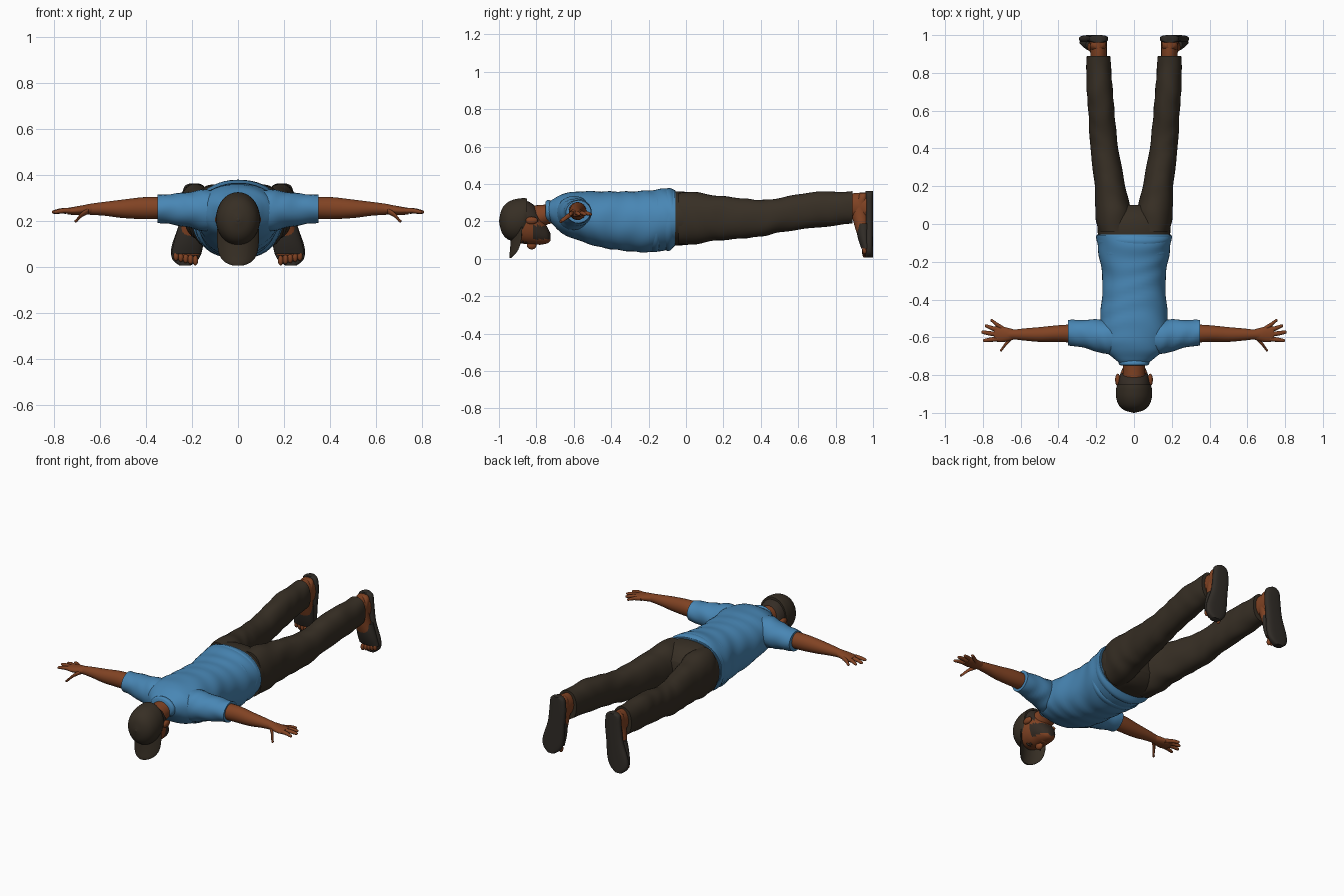
import bpy, bmesh, math
from mathutils import Matrix, Vector

cube = bpy.data.objects.get("Cube")
if cube:
    bpy.data.objects.remove(cube, do_unlink=True)


def material(name, red, green, blue):
    mat = bpy.data.materials.new(name)
    mat.use_nodes = True
    mat.diffuse_color = (red, green, blue, 1)
    mat.node_tree.nodes["Principled BSDF"].inputs["Base Color"].default_value = (red, green, blue, 1)
    return mat


BLUE = material("shirt blue", .065, .24, .46)
SKIN = material("warm brown skin", .22, .056, .017)
DARK = material("dark brown cloth", .038, .028, .018)
HAIR = material("dark hair", .035, .025, .018)
SOLE = material("sandal charcoal", .03, .025, .02)


def finish(name, bm, mats, mirror=False, rule=None):
    """Turn a bmesh into a smooth, optionally mirrored object."""
    bmesh.ops.recalc_face_normals(bm, faces=bm.faces)
    if rule:
        for face in bm.faces:
            face.material_index = rule(face.calc_center_median())
    mesh = bpy.data.meshes.new(name)
    bm.to_mesh(mesh)
    bm.free()
    for mat in mats:
        mesh.materials.append(mat)
    obj = bpy.data.objects.new(name, mesh)
    bpy.context.collection.objects.link(obj)
    bpy.ops.object.select_all(action="DESELECT")
    obj.select_set(True)
    bpy.context.view_layer.objects.active = obj
    bpy.ops.object.shade_smooth_by_angle(angle=math.radians(50))
    if mirror:
        mod = obj.modifiers.new("mirror", "MIRROR")
        mod.use_mirror_merge = False
    return obj


def spline(stations, steps):
    """Catmull-Rom resampling of (x, y, z, half width, half depth) stations."""
    keys = [Vector(s) for s in stations]
    keys = [keys[0]] + keys + [keys[-1]]
    for a, b, c, d in zip(keys, keys[1:], keys[2:], keys[3:]):
        for i in range(steps):
            t = i / steps
            yield b + (c - a) * t / 2 + (a * 2 - b * 5 + c * 4 - d) * t * t / 2 \
                + (b * 3 - a - c * 3 + d) * t ** 3 / 2
    yield keys[-1]


def loft(name, axis, stations, mats, mirror=False, power=2, sides=24, steps=5,
         fold=0, freq=40, bend=0, rule=None):
    """Skin superellipse sections placed along one axis, with soft cloth folds."""
    run = "xyz".index(axis)
    wide, deep = [i for i in range(3) if i != run]
    bm = bmesh.new()
    rings = []
    for s in spline(stations, steps):
        ring = []
        for k in range(sides):
            ang = math.tau * k / sides
            c, q = math.cos(ang), math.sin(ang)
            scale = 1 + fold * math.sin(s[run] * freq + 2 * math.sin(2 * ang + s[run] * 9))
            co = Vector(s[:3])
            co[wide] += math.copysign(abs(c) ** (2 / power), c) * max(s[3], .002) * scale
            co[deep] += math.copysign(abs(q) ** (2 / power), q) * max(s[4], .002) * scale
            co.y += bend * co.x ** 2
            ring.append(bm.verts.new(co))
        rings.append(ring)
    for low, high in zip(rings, rings[1:]):
        for k in range(sides):
            n = (k + 1) % sides
            bm.faces.new((low[k], low[n], high[n], high[k]))
    bm.faces.new(rings[0])
    bm.faces.new(rings[-1])
    return finish(name, bm, mats, mirror, rule)


def ball(name, centre, size, mat, mirror=False):
    bm = bmesh.new()
    place = Matrix.Translation(centre) @ Matrix.Diagonal((*size, 1))
    bmesh.ops.create_uvsphere(bm, u_segments=16, v_segments=10, radius=1, matrix=place)
    return finish(name, bm, [mat], mirror)


# Shirt body, hem folds, sleeves and collar
loft("shirt_body", "y", [
    (0, -.74, .26, .07, .04), (0, -.71, .25, .11, .07), (0, -.66, .24, .16, .105),
    (0, -.58, .23, .18, .13), (0, -.45, .21, .175, .15), (0, -.3, .2, .166, .16),
    (0, -.2, .2, .18, .165), (0, -.12, .21, .193, .165), (0, -.06, .22, .2, .15)],
    [BLUE], power=2.2, sides=48, steps=7, fold=.012, freq=55)
loft("shirt_hem_folds", "y", [
    (0, -.21, .2, .17, .15), (0, -.16, .2, .188, .165), (0, -.13, .21, .18, .158),
    (0, -.09, .21, .2, .166), (0, -.055, .22, .193, .145)],
    [BLUE], power=2.2, sides=48, fold=.014, freq=70)
loft("sleeves", "x", [
    (.05, -.6, .245, .08, .09), (.14, -.6, .245, .09, .09), (.2, -.59, .247, .084, .08),
    (.28, -.58, .25, .073, .067), (.35, -.575, .252, .066, .06)],
    [BLUE], mirror=True, fold=.025, freq=60)
loft("collar", "y", [
    (0, -.75, .255, .07, .052), (0, -.74, .255, .08, .06), (0, -.72, .25, .085, .06)], [BLUE])

# Arms, palms and fingers
loft("arms", "x", [
    (.3, -.58, .255, .05, .046), (.4, -.58, .255, .044, .048), (.5, -.585, .252, .039, .04),
    (.58, -.585, .252, .032, .03), (.64, -.585, .25, .026, .024), (.67, -.585, .248, .03, .02)],
    [SKIN], mirror=True)
loft("palms", "x", [
    (.63, -.585, .25, .025, .022), (.67, -.585, .247, .036, .021),
    (.71, -.583, .243, .043, .018), (.74, -.58, .242, .038, .014)], [SKIN], mirror=True)
fingers = {"little": (.69, -.555, .76, -.512), "ring": (.71, -.565, .79, -.54),
           "middle": (.72, -.585, .808, -.573), "index": (.71, -.607, .8, -.617),
           "thumb": (.65, -.605, .71, -.667)}
for label, (x, y, tip_x, tip_y) in fingers.items():
    drop = .2 if label == "thumb" else .238
    mid_x, mid_y = (x + tip_x) / 2, (y + tip_y) / 2
    loft(label + "_fingers", "x", [
        (x, y, .243, .013, .013), (mid_x, mid_y, (drop + .25) / 2, .012, .011),
        (tip_x - .008, tip_y, drop, .009, .008), (tip_x, tip_y, drop, .003, .003)],
        [SKIN], mirror=True, sides=12, steps=3)

# Trousers
loft("trouser_hips", "y", [
    (0, -.16, .2, .16, .14), (0, -.06, .215, .19, .145), (0, .02, .215, .19, .138),
    (0, .07, .215, .15, .11), (0, .1, .215, .1, .07)], [DARK], power=2.3, sides=36)
loft("trouser_legs", "y", [
    (.1, -.04, .215, .09, .14), (.107, .05, .217, .098, .138), (.118, .13, .218, .088, .125),
    (.13, .22, .217, .08, .115), (.157, .4, .217, .074, .098), (.166, .5, .233, .071, .092),
    (.173, .6, .25, .069, .095), (.181, .7, .263, .069, .096), (.186, .8, .268, .066, .09),
    (.188, .89, .275, .063, .086)],
    [DARK], mirror=True, power=2.2, sides=32, fold=.018, freq=45)

# Ankles, feet and sandals
loft("ankles", "y", [
    (.187, .84, .28, .043, .06), (.187, .9, .283, .043, .068), (.19, .97, .275, .046, .08)],
    [SKIN], mirror=True)
loft("feet", "z", [
    (.19, .95, .352, .025, .02), (.19, .945, .33, .042, .03), (.19, .93, .26, .043, .045),
    (.2, .94, .18, .048, .04), (.215, .953, .1, .057, .026), (.225, .962, .05, .055, .014)],
    [SKIN], mirror=True)
loft("sandal_straps", "z", [
    (.203, .95, .19, .052, .036), (.208, .95, .15, .058, .038),
    (.216, .955, .1, .064, .033), (.224, .962, .055, .065, .025)], [SOLE], mirror=True)
loft("sandal_soles", "z", [
    (.19, .98, .362, .02, .02), (.19, .98, .345, .045, .02), (.19, .98, .28, .053, .02),
    (.2, .98, .19, .055, .02), (.22, .98, .09, .068, .02), (.228, .98, .035, .058, .02),
    (.23, .98, .006, .025, .02)], [SOLE], mirror=True, power=3)
for i in range(5):
    ball("toes", (.185 + i * .021, .955, .028 + i * .005), (.012, .013, .022), SKIN, True)


# Head with hair at the back and beard along the jaw
def head_colour(p):
    beard = p.y > -.82 and .105 < p.z < .175
    hair = p.y < -.79 and p.z > .2
    return 1 if beard or hair else 0


loft("neck", "y", [
    (0, -.68, .25, .066, .05), (0, -.75, .235, .058, .055), (0, -.82, .215, .062, .07)], [SKIN])
loft("head", "y", [
    (0, -.725, .115, .02, .02), (0, -.74, .125, .045, .042), (0, -.77, .145, .063, .068),
    (0, -.81, .18, .078, .103), (0, -.86, .195, .086, .116), (0, -.92, .2, .082, .105),
    (0, -.96, .2, .05, .06)], [SKIN, HAIR], power=2.2, sides=40, steps=6, rule=head_colour)
ball("nose", (0, -.825, .072), (.018, .026, .022), SKIN)
ball("lips", (0, -.782, .086), (.026, .012, .012), SKIN)
ball("ears", (.086, -.825, .205), (.014, .033, .02), SKIN, True)
ball("eyes", (.032, -.855, .089), (.012, .007, .007), HAIR, True)
ball("eyebrows", (.034, -.873, .089), (.02, .005, .008), HAIR, True)

# Cap: crown, button and curved brim
loft("cap_crown", "y", [
    (0, -.85, .225, .088, .098), (0, -.875, .212, .095, .112), (0, -.92, .205, .094, .112),
    (0, -.96, .203, .08, .094), (0, -.985, .203, .052, .062), (0, -.998, .203, .012, .014)],
    [DARK], sides=40)
ball("cap_button", (0, -.994, .203), (.012, .006, .012), DARK)
loft("cap_brim", "z", [
    (0, -.925, .17, .09, .008), (0, -.93, .1, .09, .007), (0, -.935, .05, .08, .006),
    (0, -.938, .02, .056, .006), (0, -.938, .005, .02, .005)],
    [DARK], power=3, bend=6)
